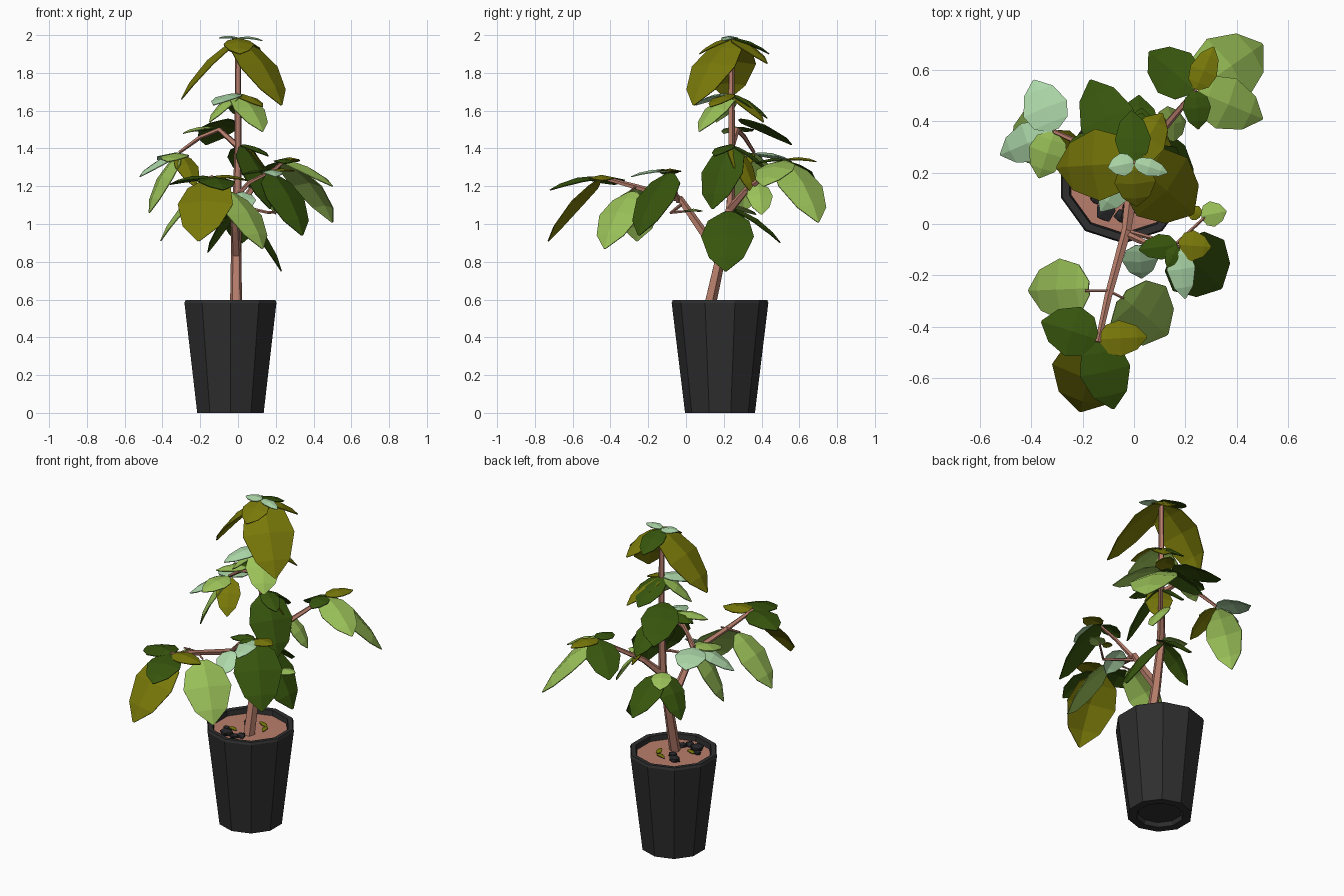
import bpy, bmesh, math, random
from mathutils import Vector

cube = bpy.data.objects.get("Cube")
if cube:
    bpy.data.objects.remove(cube, do_unlink=True)
random.seed(4)


def material(name, r, g, b):
    m = bpy.data.materials.new(name)
    m.use_nodes = True
    m.diffuse_color = (r, g, b, 1)
    bsdf = next(n for n in m.node_tree.nodes if n.type == 'BSDF_PRINCIPLED')
    bsdf.inputs["Base Color"].default_value = (r, g, b, 1)
    bsdf.inputs["Roughness"].default_value = 0.9
    return m


dark_mat = material("dark green", .038, .09, .004)
olive_mat = material("olive", .19, .19, .003)
light_mat = material("light green", .33, .54, .1)
mint_mat = material("pale mint", .42, .69, .4)
bark_mat = material("brown bark", .48, .21, .15)
pot_mat = material("charcoal", .028, .028, .028)
stone_mat = material("dark stone", .02, .02, .023)
leaf_mats = [dark_mat, olive_mat, light_mat, mint_mat]
DARK, OLIVE, LIGHT, MINT = range(len(leaf_mats))


def finish(name, bm, mats):
    mesh = bpy.data.meshes.new(name)
    bm.to_mesh(mesh)
    bm.free()
    for m in mats:
        mesh.materials.append(m)
    ob = bpy.data.objects.new(name, mesh)
    bpy.context.scene.collection.objects.link(ob)
    return ob


# Pot, soil and any other turned part: rings of (radius, height)
def lathe(name, profile, centre, mat, sides=10):
    bm = bmesh.new()
    rings = []
    for radius, z in profile:
        ring = []
        for i in range(sides):
            a = math.tau * i / sides - math.pi / 2
            ring.append(bm.verts.new((centre[0] + radius * math.cos(a),
                                      centre[1] + radius * math.sin(a), z)))
        rings.append(ring)
    for low, high in zip(rings, rings[1:]):
        for i in range(sides):
            j = (i + 1) % sides
            bm.faces.new((low[i], low[j], high[j], high[i]))
    bm.faces.new(list(reversed(rings[0])))
    bm.faces.new(rings[-1])
    return finish(name, bm, [mat])


# Tapered stem through a few points
def stem(name, points, r_start, r_end, sides=5):
    bm = bmesh.new()
    pts = [Vector(p) for p in points]
    rings = []
    for k, p in enumerate(pts):
        along = (pts[min(k + 1, len(pts) - 1)] - pts[max(k - 1, 0)]).normalized()
        u = along.cross(Vector((.3, 1, .1))).normalized()
        if abs(along.y) > .8:
            u = along.cross(Vector((1, 0, 0))).normalized()
        v = along.cross(u)
        r = r_start + (r_end - r_start) * k / (len(pts) - 1)
        rings.append([bm.verts.new(p + r * (u * math.cos(math.tau * i / sides)
                                            + v * math.sin(math.tau * i / sides)))
                      for i in range(sides)])
    for low, high in zip(rings, rings[1:]):
        # Match ring starts so that the tube does not twist
        shift = min(range(sides), key=lambda s: sum(
            (low[i].co - high[(i + s) % sides].co).length for i in range(sides)))
        for i in range(sides):
            a, b = (i + shift) % sides, (i + 1 + shift) % sides
            bm.faces.new((low[i], low[(i + 1) % sides], high[b], high[a]))
    bm.faces.new(rings[0])
    bm.faces.new(rings[-1])
    bmesh.ops.recalc_face_normals(bm, faces=bm.faces)
    return finish(name, bm, [bark_mat])


# One leaf blade: arched midrib with the two halves folded down
OUTLINE = [(.0, .22), (.15, .78), (.43, 1), (.78, .66), (1, .04)]


def blade(bm, base, tip, width, colour):
    span = tip - base
    length = span.length
    side = span.cross(Vector((0, 0, 1))).normalized()
    normal = side.cross(span).normalized()
    rows = []
    for t, w in OUTLINE:
        mid = base + span * t + normal * (length * .36 * t * (1 - t))
        edge = side * (width * .5 * w)
        drop = normal * (width * .1 * w)
        rows.append([bm.verts.new(p) for p in (mid - edge - drop, mid, mid + edge - drop)])
    for a, b in zip(rows, rows[1:]):
        for i in range(2):
            f = bm.faces.new((a[i], a[i + 1], b[i + 1], b[i]))
            f.material_index = colour


# A group of leaves that grow from one node: (colour, tip x, y, z, width)
def leaves(name, node, entries, gap=.03):
    bm = bmesh.new()
    node = Vector(node)
    for colour, x, y, z, width in entries:
        tip = Vector((x, y, z))
        blade(bm, node.lerp(tip, gap), tip, width, colour)
    bmesh.ops.recalc_face_normals(bm, faces=bm.faces)
    ob = finish(name, bm, leaf_mats)
    solid = ob.modifiers.new("thickness", 'SOLIDIFY')
    solid.thickness = .005
    solid.offset = 0
    return ob


# Pot with a recessed foot, rim and soil
POT = (-.04, .18)
lathe("pot", [(.125, .025), (.135, 0), (.185, 0), (.256, .583), (.25, .597),
              (.222, .595), (.215, .54)], POT, pot_mat)
lathe("soil", [(.21, .53), (.216, .565)], POT, bark_mat)

# Stones and fallen leaves on the soil
for x, y, size in [(-.11, .05, .045), (-.05, .03, .03), (-.09, .24, .04),
                   (-.05, .2, .03), (-.15, .1, .025), (-.02, .06, .03)]:
    bm = bmesh.new()
    bmesh.ops.create_icosphere(bm, subdivisions=1, radius=size)
    for v in bm.verts:
        v.co *= random.uniform(.75, 1.1)
        v.co = Vector((v.co.x + x, v.co.y + y, v.co.z * .6 + .575))
    finish("stone", bm, [stone_mat])
leaves("fallen_leaves", (.03, .24, .575), [(OLIVE, -.04, .27, .575, .03),
                                           (OLIVE, .05, .17, .575, .03)])
leaves("fallen_leaf", (-.14, .12, .575), [(OLIVE, -.08, .1, .575, .03)])

# Trunk and branches
stem("trunk", [(-.01, .12, .55), (-.01, .18, .82), (-.005, .235, 1.1), (0, .24, 1.4),
               (0, .24, 1.98)], .034, .015)
stem("front_branch", [(-.01, .18, .84), (-.015, .08, .97), (-.03, -.03, 1.13),
                      (-.1, -.28, 1.2), (-.14, -.46, 1.25)], .028, .011)
stem("front_left_branch", [(-.03, -.04, 1.12), (.06, -.08, 1.22), (.18, -.09, 1.28)], .015, .008)
stem("low_twig", [(-.02, -.03, 1.1), (.16, -.08, 1.06), (.28, .03, 1.07)], .01, .006)
stem("front_fork_right", [(-.1, -.26, 1.2), (-.19, -.26, 1.2)], .006, .005)
stem("front_fork_left", [(-.1, -.26, 1.2), (-.04, -.29, 1.18)], .006, .005)
stem("back_branch", [(0, .235, 1.08), (.07, .32, 1.18), (.24, .52, 1.33)], .024, .01)
stem("right_branch", [(0, .24, 1.41), (-.1, .27, 1.5), (-.2, .31, 1.46),
                      (-.31, .36, 1.38)], .018, .009)

# Crown and trunk leaves, from the top down
leaves("crown_leaves", (0, .24, 1.985), [
    (OLIVE, .23, .04, 1.63, .3), (OLIVE, -.3, .22, 1.66, .28),
    (OLIVE, .11, .43, 1.85, .15), (DARK, -.01, .44, 1.9, .14),
    (MINT, -.1, .22, 1.985, .09), (MINT, .13, .2, 1.97, .07),
    (OLIVE, .01, .07, 1.9, .16)])
leaves("upper_leaves", (0, .24, 1.69), [
    (MINT, -.13, .05, 1.63, .14), (OLIVE, .13, .13, 1.62, .13),
    (LIGHT, .13, .07, 1.49, .2), (LIGHT, -.15, .16, 1.54, .14),
    (DARK, .03, .43, 1.56, .17), (OLIVE, .12, .41, 1.54, .13)])
leaves("upper_back_leaf", (-.05, .28, 1.56), [(DARK, -.17, .56, 1.42, .22)])
leaves("middle_leaves", (.02, .24, 1.42), [
    (DARK, .17, .14, 1.08, .26), (OLIVE, .12, .36, 1.15, .16),
    (DARK, .16, .15, 1.36, .11), (DARK, .03, .45, 1.26, .16)])
leaves("lower_leaves", (0, .23, 1.1), [
    (DARK, .23, .21, .75, .28), (DARK, -.16, .28, .85, .17),
    (DARK, .02, .5, .9, .19), (LIGHT, -.08, .37, 1.05, .12)], gap=.1)

# Right branch leaves
leaves("right_branch_leaves", (-.31, .36, 1.375), [
    (MINT, -.39, .56, 1.33, .18), (MINT, -.52, .27, 1.25, .16),
    (LIGHT, -.47, .3, 1.06, .23), (LIGHT, -.37, .18, 1.33, .15),
    (OLIVE, -.23, .22, 1.2, .14)])
leaves("right_branch_small_leaves", (-.13, .28, 1.51), [
    (LIGHT, -.29, .2, 1.48, .1), (DARK, -.25, .32, 1.49, .13)])

# Front branch leaves
leaves("front_branch_leaves", (-.14, -.45, 1.25), [
    (OLIVE, -.21, -.73, .91, .3), (DARK, -.08, -.72, 1.18, .2),
    (DARK, -.36, -.38, 1.21, .2), (OLIVE, .05, -.44, 1.23, .14)])
leaves("front_fork_right_leaf", (-.17, -.25, 1.2), [(LIGHT, -.41, -.26, .91, .24)])
leaves("front_fork_left_leaf", (-.05, -.28, 1.18), [(LIGHT, .13, -.43, .87, .28)])

# Front left branch leaves
leaves("front_left_leaves", (.17, -.08, 1.28), [
    (DARK, .34, -.25, .94, .28), (MINT, .2, -.29, 1.25, .11),
    (OLIVE, .3, -.09, 1.28, .12), (DARK, .02, -.1, 1.26, .1), (DARK, .13, -.17, 1.28, .06)])
leaves("front_left_low_leaf", (.02, -.08, 1.17), [(MINT, .03, -.21, 1.07, .14)])
leaves("low_twig_leaves", (.26, .03, 1.07), [
    (LIGHT, .36, .05, 1.07, .1), (OLIVE, .21, .06, 1.07, .06)])

# Back branch leaves
leaves("back_branch_leaves", (.24, .52, 1.34), [
    (LIGHT, .5, .7, 1.01, .28), (LIGHT, .5, .41, 1.2, .21),
    (DARK, .06, .67, 1.19, .2), (OLIVE, .31, .69, 1.33, .11), (DARK, .25, .37, 1.32, .11)])
leaves("back_branch_low_leaf", (.09, .38, 1.22), [(LIGHT, .2, .4, 1.05, .14)])
